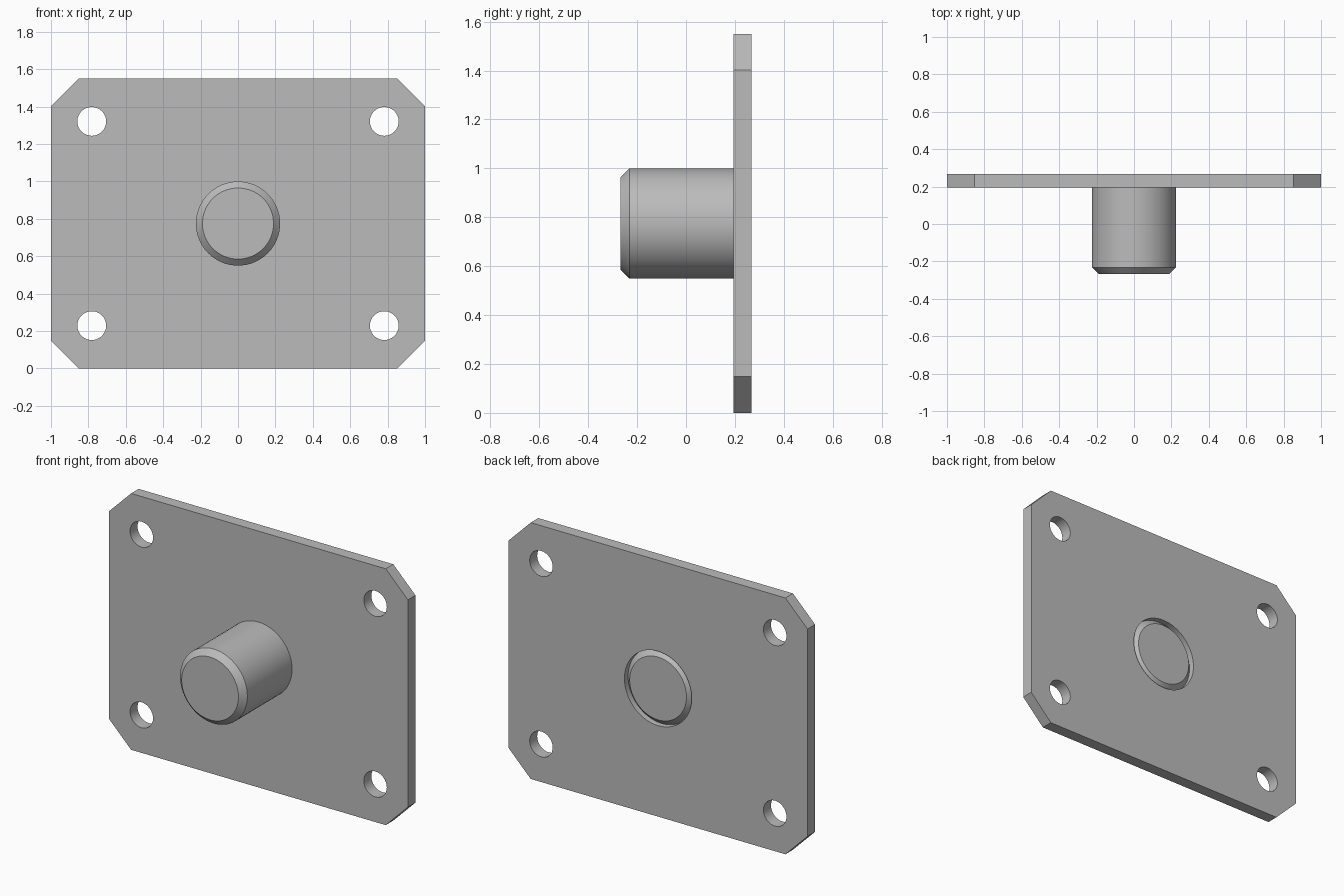
import bpy, bmesh
from math import cos, sin, tau, radians

cube = bpy.data.objects.get("Cube")
if cube:
    bpy.data.objects.remove(cube, do_unlink=True)

# Overall sizes
HEIGHT, CORNER = 1.55, 0.148
FRONT, PLATE_FRONT, BACK = -0.267, 0.195, 0.267
MID_Z = HEIGHT / 2
PIN_R, BEVEL = 0.225, 0.035
HOLE_R, HOLE_X, HOLE_Z = 0.077, 0.782, 0.546

steel = bpy.data.materials.new("grey_steel")
steel.use_nodes = True
grey = (0.5, 0.5, 0.5, 1)
steel.diffuse_color = grey
steel.node_tree.nodes["Principled BSDF"].inputs["Base Color"].default_value = grey


def circle(x, z, r, n):
    return [(x + r * cos(tau * i / n), z + r * sin(tau * i / n)) for i in range(n)]


def finish(bm, name):
    bmesh.ops.recalc_face_normals(bm, faces=bm.faces)
    mesh = bpy.data.meshes.new(name)
    bm.to_mesh(mesh)
    bm.free()
    mesh.materials.append(steel)
    obj = bpy.data.objects.new(name, mesh)
    bpy.context.collection.objects.link(obj)
    bpy.ops.object.select_all(action="DESELECT")
    obj.select_set(True)
    bpy.context.view_layer.objects.active = obj
    bpy.ops.object.shade_smooth_by_angle(angle=radians(30))


# Plate: cut-corner outline with four bolt holes and a centre bore
outline = []
for sx, sz in ((1, 1), (-1, 1), (-1, -1), (1, -1)):
    corner = [(sx, MID_Z + sz * (MID_Z - CORNER)),
              (sx * (1 - CORNER), MID_Z + sz * MID_Z)]
    outline += corner if sx * sz > 0 else corner[::-1]
loops = [outline, circle(0, MID_Z, PIN_R, 64)]
loops += [circle(sx * HOLE_X, MID_Z + sz * HOLE_Z, HOLE_R, 32)
          for sx in (-1, 1) for sz in (-1, 1)]

bm = bmesh.new()
edges = []
for loop in loops:
    verts = [bm.verts.new((x, PLATE_FRONT, z)) for x, z in loop]
    edges += [bm.edges.new((verts[i - 1], verts[i])) for i in range(len(verts))]
bmesh.ops.triangle_fill(bm, edges=edges, use_beauty=True, normal=(0, -1, 0))
extruded = bmesh.ops.extrude_face_region(bm, geom=bm.faces[:], use_keep_orig=True)
moved = [g for g in extruded["geom"] if isinstance(g, bmesh.types.BMVert)]
bmesh.ops.translate(bm, verts=moved, vec=(0, BACK - PLATE_FRONT, 0))
finish(bm, "mounting_plate")

# Pin: round bar chamfered at both ends, its back end flush with the plate
bm = bmesh.new()
profile = [(FRONT, PIN_R - BEVEL), (FRONT + BEVEL, PIN_R),
           (BACK - BEVEL, PIN_R), (BACK, PIN_R - BEVEL)]
rings = [[bm.verts.new((x, y, z)) for x, z in circle(0, MID_Z, r, 64)]
         for y, r in profile]
for a, b in zip(rings, rings[1:]):
    for i in range(len(a)):
        bm.faces.new((a[i - 1], a[i], b[i], b[i - 1]))
bm.faces.new(rings[0])
bm.faces.new(rings[-1])
finish(bm, "pin")
